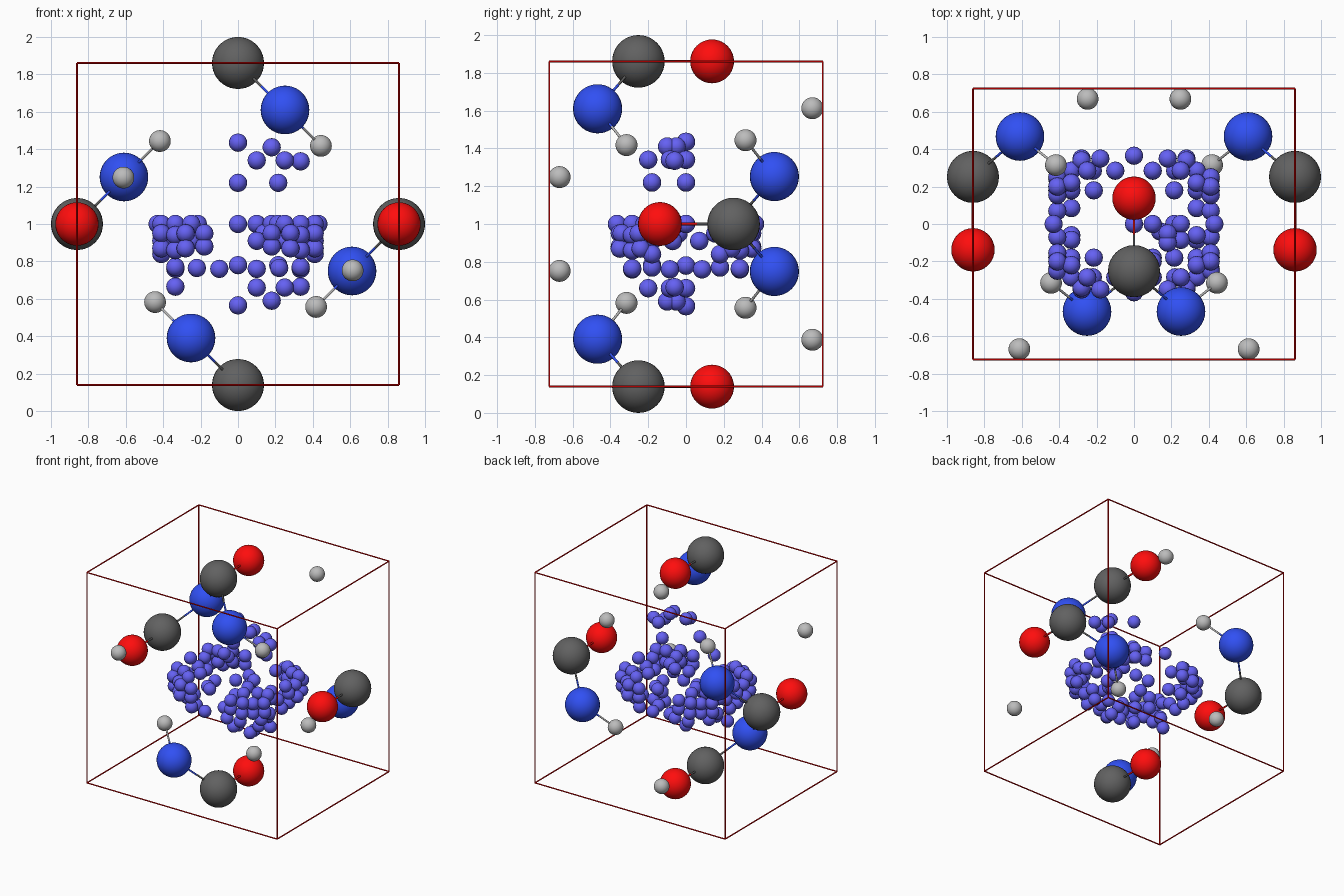
import bpy, bmesh, math
from mathutils import Vector, Matrix

if "Cube" in bpy.data.objects:
    bpy.data.objects.remove(bpy.data.objects["Cube"])

A, C = 1.722, 1.448          # cell edge (x and z) and depth (y)
H, D = A / 2, C / 2


def material(name, rgb):
    m = bpy.data.materials.new(name)
    m.diffuse_color = (*rgb, 1)
    m.use_nodes = True
    m.node_tree.nodes["Principled BSDF"].inputs["Base Color"].default_value = m.diffuse_color
    return m


COL = {
    "carbon": material("carbon_grey", (0.12, 0.12, 0.12)),
    "nitrogen": material("nitrogen_blue", (0.03, 0.08, 0.9)),
    "oxygen": material("oxygen_red", (1.0, 0.004, 0.004)),
    "hydrogen": material("hydrogen_grey", (0.5, 0.5, 0.5)),
    "site": material("site_violet", (0.13, 0.12, 0.9)),
    "cell": material("cell_dark_red", (0.8, 0.0, 0.0)),
}
RAD = {"carbon": 0.139, "nitrogen": 0.13, "oxygen": 0.116, "hydrogen": 0.058}


def finish(bm, name, mat):
    me = bpy.data.meshes.new(name)
    bm.to_mesh(me)
    bm.free()
    me.materials.append(COL[mat])
    me.shade_smooth()
    ob = bpy.data.objects.new(name, me)
    bpy.context.collection.objects.link(ob)
    return ob


def add_rod(bm, a, b, r, sides=10):
    a, b = Vector(a), Vector(b)
    d = b - a
    mat = Matrix.Translation((a + b) / 2) @ d.to_track_quat('Z', 'Y').to_matrix().to_4x4()
    bmesh.ops.create_cone(bm, cap_ends=False, segments=sides, radius1=r, radius2=r,
                          depth=d.length, matrix=mat)


def atom(kind, p, name):
    bm = bmesh.new()
    bmesh.ops.create_uvsphere(bm, u_segments=32, v_segments=20, radius=RAD[kind],
                              matrix=Matrix.Translation(p))
    finish(bm, name, kind)


def bond(ka, pa, kb, pb, name):
    # each half takes the colour of its own atom
    mid = (Vector(pa) + Vector(pb)) / 2
    for kind, p in ((ka, pa), (kb, pb)):
        bm = bmesh.new()
        add_rod(bm, p, mid, 0.007)
        finish(bm, f"{name}_{kind}_half", kind)


# molecules: carbon position on a cell face, step direction in x/z, flip along y
for i, (cx, cz, sx, sz, f) in enumerate([
        (0, 1 + H, 1, -1, 1), (0, 1 - H, -1, 1, 1),
        (-H, 1, 1, 1, -1), (H, 1, -1, -1, -1)]):
    def at(k, y):
        return (cx + sx * k * A, f * y, cz + sz * k * A)
    c, o = at(0, -0.252), at(0, 0.138)
    n, h1, h2 = at(0.1459, -0.468), at(0.2575, -0.315), at(0.1441, 0.669)
    atom("carbon", c, f"carbon_{i}")
    atom("oxygen", o, f"oxygen_{i}")
    atom("nitrogen", n, f"nitrogen_{i}")
    atom("hydrogen", h1, f"bonded_hydrogen_{i}")
    atom("hydrogen", h2, f"free_hydrogen_{i}")
    bond("carbon", c, "oxygen", o, f"bond_co_{i}")
    bond("carbon", c, "nitrogen", n, f"bond_cn_{i}")
    bond("nitrogen", n, "hydrogen", h1, f"bond_nh_{i}")

# unit cell frame
bm = bmesh.new()
for s in (-1, 1):
    for t in (-1, 1):
        add_rod(bm, (-H, s * D, 1 + t * H), (H, s * D, 1 + t * H), 0.005, 8)
        add_rod(bm, (s * H, -D, 1 + t * H), (s * H, D, 1 + t * H), 0.005, 8)
        add_rod(bm, (s * H, t * D, 1 - H), (s * H, t * D, 1 + H), 0.005, 8)
finish(bm, "cell_frame", "cell")

# site cloud: a ring mirrored in x and y, hanging below mid height
RING = [(.43, 0, 0), (0, .365, 0), (.215, .18, 0),
        (.335, .22, .09), (.335, .085, .24), (.25, .285, .09), (.10, .285, .24),
        (.41, .155, .05), (.41, .07, .09), (.18, .35, .05),
        (.41, .24, .13), (.28, .35, .13), (.41, .25, .05),
        (.335, .285, .06), (.22, .285, .235), (.41, .18, .16),
        (.335, .22, 0), (.25, .285, 0), (.41, .20, 0), (.28, .34, .05),
        (.335, .285, .14), (.335, .18, .23), (.18, .35, .12)]
# sparse caps above and below, only on the right front side
CAPS = [(0, 0, .435), (.18, -.05, .41), (.18, -.10, .41), (.10, -.20, .34),
        (.25, -.085, .34), (.335, -.06, .335), (.215, 0, .22), (0, -.18, .22)]
sites = {(-.335, -.06, -.335), (.25, 0, .34), (.25, 0, -.34),
         (.10, 0, 0), (.18, -.05, 0), (.14, -.04, -.05), (.10, -.18, -.09)}
for x, y, z in RING:
    sites |= {(sx * x, sy * y, -z) for sx in (-1, 1) for sy in (-1, 1)}
for x, y, z in CAPS:
    sites |= {(x, y, z), (x, y, -z)}
bm = bmesh.new()
for x, y, z in sorted(sites):
    bmesh.ops.create_uvsphere(bm, u_segments=16, v_segments=10, radius=0.049,
                              matrix=Matrix.Translation((x, y, 1 + z)))
finish(bm, "site_cloud", "site")
